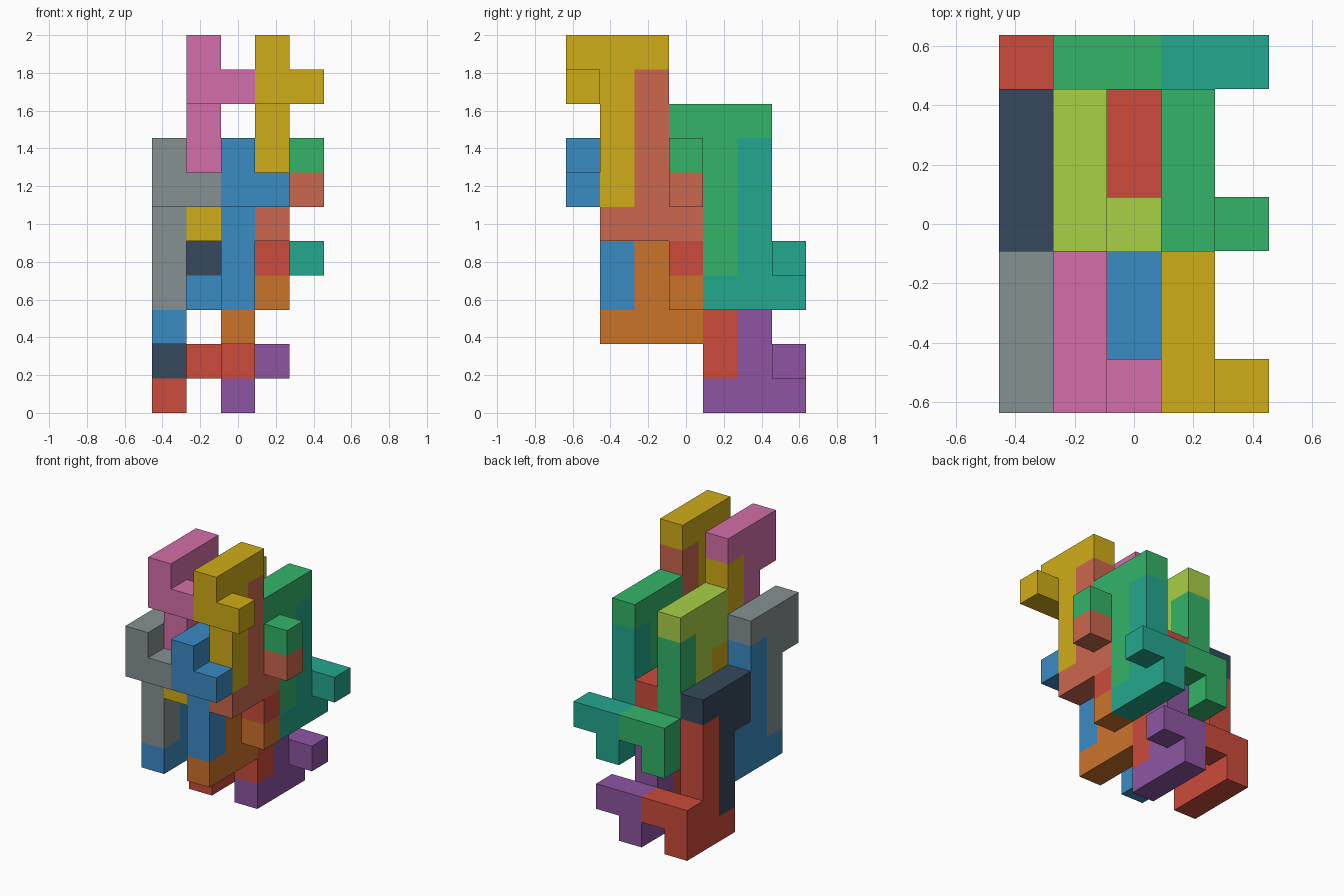
import bpy, bmesh
from mathutils import Vector

if "Cube" in bpy.data.objects:
    bpy.data.objects.remove(bpy.data.objects["Cube"])

U = 2 / 11  # cube unit: the model is 5 x 7 x 11 units

COLORS = {
    "grey": "859192", "blue": "3A8BC4", "navy": "36495C", "red": "CB4B3C",
    "pink": "D36FA8", "yellow": "D0AC18", "lime": "A8D046", "green": "34B469",
    "orange": "CB732A", "purple": "8E55A3", "salmon": "CB674D", "teal": "24A78E",
}


def linear(h):
    c = int(h, 16) / 255
    return c / 12.92 if c <= 0.04045 else ((c + 0.055) / 1.055) ** 2.4


mats = {}
for name, code in COLORS.items():
    mats[name] = bpy.data.materials.new(name)
    mats[name].diffuse_color = [linear(code[i:i + 2]) for i in (0, 2, 4)] + [1]

# Side profile (y, z) in units: upright bar with a crosspiece, plus the hook cell
BODY = [(0, 0), (1, 0), (1, 4), (2, 4), (2, 5), (-1, 5), (-1, 4), (0, 4), (0, 3)]
HOOK = [(-1, 3), (0, 3), (0, 4), (-1, 4)]


def extrude_x(bm, faces):
    """Extrude faces one unit along +x and return the new end faces."""
    geom = bmesh.ops.extrude_face_region(bm, geom=faces)["geom"]
    verts = [g for g in geom if isinstance(g, bmesh.types.BMVert)]
    bmesh.ops.translate(bm, verts=verts, vec=(U, 0, 0))
    return [g for g in geom if isinstance(g, bmesh.types.BMFace)]


def piece(name, color, x, y, z, flipped):
    """One puzzle piece; flipped turns it upside down about the x axis."""
    bm = bmesh.new()
    grid = {}

    def vert(p):
        if p not in grid:
            py, pz = (1 - p[0], 5 - p[1]) if flipped else p
            grid[p] = bm.verts.new((0, py * U, pz * U))
        return grid[p]

    faces = [bm.faces.new([vert(p) for p in loop]) for loop in (BODY, HOOK)]
    ends = extrude_x(bm, faces)
    hook_end = min(ends, key=lambda f: f.calc_area())
    extrude_x(bm, [hook_end])  # side nub on the hook
    bmesh.ops.recalc_face_normals(bm, faces=bm.faces[:])
    bmesh.ops.dissolve_limit(bm, angle_limit=0.01, verts=bm.verts[:], edges=bm.edges[:])
    mesh = bpy.data.meshes.new(name)
    bm.to_mesh(mesh)
    bm.free()
    mesh.materials.append(mats[color])
    obj = bpy.data.objects.new(name, mesh)
    obj.location = Vector((x - 2.5, y - 3.5, z)) * U
    bpy.context.collection.objects.link(obj)


# Interlocked pairs (upright, flipped) per column: front pair, then back pair
COLUMNS = [
    (("grey", "blue"), ("navy", "red")),
    (("pink", "yellow"), ("lime", "green")),
    (("blue", "orange"), ("red", "purple")),
    (("yellow", "salmon"), ("green", "teal")),
]
for x, column in enumerate(COLUMNS):
    for row, (upper, lower) in enumerate(column):
        y, z = 1 + 3 * row, 3 + 3 * (x % 2) - 2 * row
        place = f"{('front', 'back')[row]}_column_{x + 1}"
        piece(f"upright_piece_{place}", upper, x, y, z, False)
        piece(f"flipped_piece_{place}", lower, x, y + 1, z - 1, True)

for m in bpy.data.materials:
    if m.users and not m.is_grease_pencil:
        m.use_nodes = True
        m.node_tree.nodes["Principled BSDF"].inputs["Base Color"].default_value = m.diffuse_color
